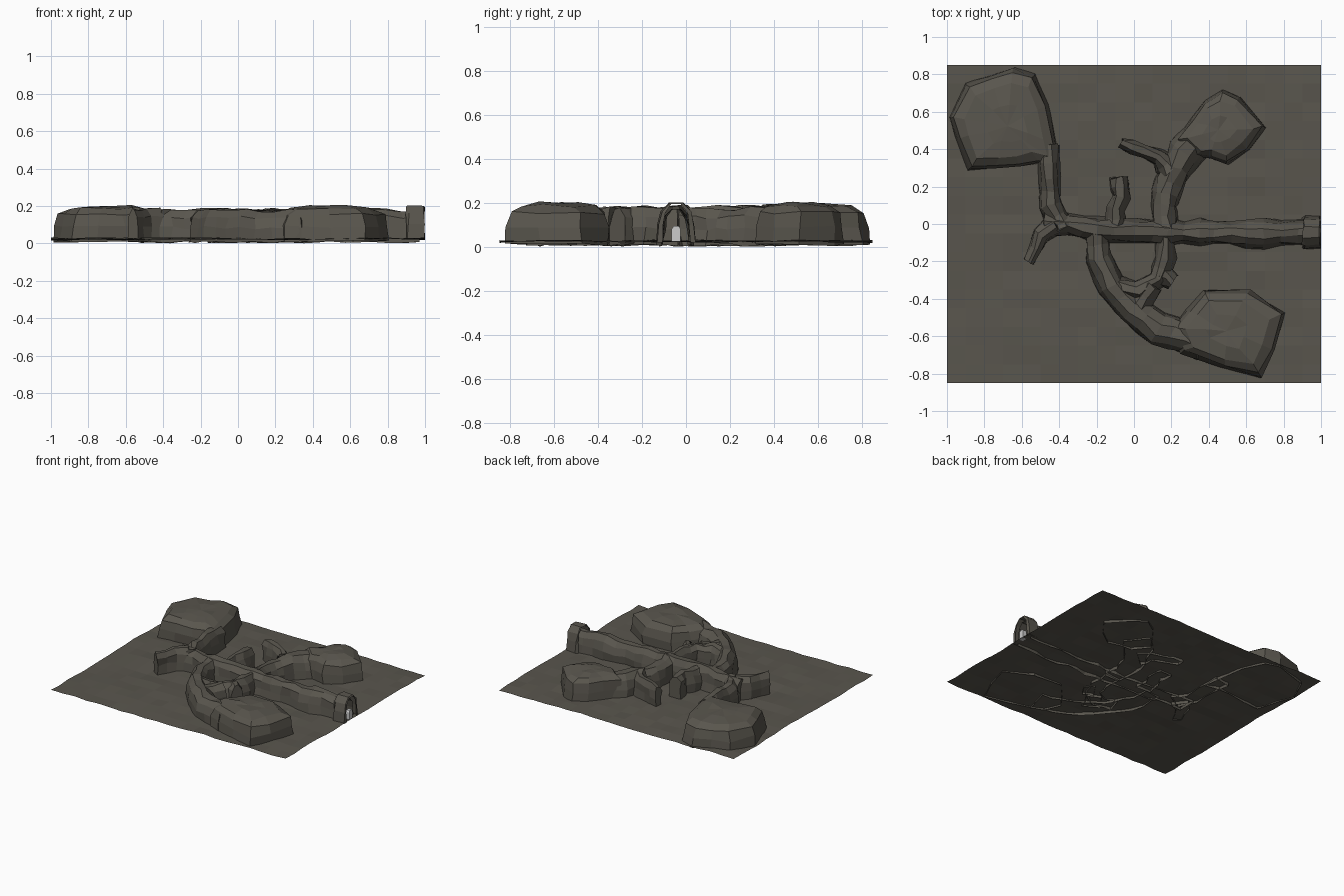
import bpy, bmesh, math, random
from mathutils import Vector

if "Cube" in bpy.data.objects:
    bpy.data.objects.remove(bpy.data.objects["Cube"])

random.seed(7)


def material(name, color):
    m = bpy.data.materials.new(name)
    m.diffuse_color = color
    m.use_nodes = True
    m.node_tree.nodes["Principled BSDF"].inputs["Base Color"].default_value = m.diffuse_color
    return m


rock = material("rock", (0.10, 0.092, 0.075, 1))
pale = material("pale", (0.75, 0.75, 0.75, 1))


def jit(a):
    return random.uniform(-a, a)


def finish(name, bm, mat):
    bmesh.ops.recalc_face_normals(bm, faces=bm.faces)
    me = bpy.data.meshes.new(name)
    bm.to_mesh(me)
    bm.free()
    me.materials.append(mat)
    ob = bpy.data.objects.new(name, me)
    bpy.context.collection.objects.link(ob)
    return ob


def bridge(bm, a, b, closed):
    n = len(a)
    for i in range(n if closed else n - 1):
        j = (i + 1) % n
        bm.faces.new((a[i], a[j], b[j], b[i]))


def resample(pts, step):
    """Evenly spaced points along a polyline."""
    pts = [Vector(p) for p in pts]
    out = [pts[0]]
    for a, b in zip(pts, pts[1:]):
        n = max(1, round((b - a).length / step))
        out += [a.lerp(b, k / n) for k in range(1, n + 1)]
    return out


# half section of a tunnel: sideways factor, height
SECTION = [(-1, 0.008), (-0.93, 0.085), (-0.78, 0.14), (-0.32, 0.178),
           (0.32, 0.178), (0.78, 0.14), (0.93, 0.085), (1, 0.008)]


def tunnel(name, path, w0, w1, cap_start=True, cap_end=True, rough=0.009, step=0.075):
    bm = bmesh.new()
    pts = resample(path, step)
    rings = []
    for i, p in enumerate(pts):
        d = (pts[min(i + 1, len(pts) - 1)] - pts[max(i - 1, 0)]).normalized()
        side = Vector((-d.y, d.x))
        t = i / (len(pts) - 1)
        w = w0 + (w1 - w0) * t + jit(rough)
        lift = 1 + jit(0.05)
        r = rough if cap_start or 0 < i else 0
        ring = []
        for s, z in SECTION:
            q = p + side * s * w
            ring.append(bm.verts.new((min(q.x + jit(r), 1), q.y + jit(r),
                                      max(0, z * lift + jit(r * 0.8)))))
        if rings:
            bridge(bm, rings[-1], ring, False)
        rings.append(ring)
    if cap_start:
        bm.faces.new(rings[0])
    if cap_end:
        bm.faces.new(rings[-1])
    return finish(name, bm, rock)


def room(name, outline):
    """Mound: outline lofted up through shrinking rings."""
    bm = bmesh.new()
    pts = resample(outline + outline[:1], 0.17)[:-1]
    c = sum(pts, Vector((0, 0))) / len(pts)
    last = None
    for s, z in [(1, 0.01), (0.98, 0.09), (0.92, 0.155), (0.74, 0.187), (0.38, 0.2)]:
        ring = []
        for p in pts:
            q = c + (p - c) * s
            ring.append(bm.verts.new((q.x + jit(0.008), q.y + jit(0.008), max(0, z + jit(0.007)))))
        if last:
            bridge(bm, last, ring, True)
        last = ring
    mid = bm.verts.new((c.x, c.y, 0.2))
    for i, v in enumerate(last):
        bm.faces.new((v, last[(i + 1) % len(last)], mid))
    return finish(name, bm, rock)


# Uneven cave ground sheet
bm = bmesh.new()
bmesh.ops.create_grid(bm, x_segments=20, y_segments=17, size=1)
for v in bm.verts:
    v.co.y *= 0.85
    v.co.z = 0.025 + jit(0.006) + 0.004 * math.sin(5 * v.co.x) * math.cos(6 * v.co.y)
finish("ground_sheet", bm, rock)

# Chambers
room("north_west_chamber", [(-0.99, 0.57), (-0.90, 0.75), (-0.64, 0.84), (-0.53, 0.80),
                            (-0.46, 0.64), (-0.41, 0.42), (-0.40, 0.30), (-0.50, 0.33),
                            (-0.61, 0.31), (-0.89, 0.29), (-0.95, 0.45)])
room("north_east_chamber", [(0.22, 0.45), (0.38, 0.66), (0.47, 0.72), (0.57, 0.68),
                            (0.70, 0.52), (0.62, 0.40), (0.50, 0.32), (0.41, 0.35),
                            (0.33, 0.36)])
room("south_east_chamber", [(0.37, -0.35), (0.62, -0.35), (0.81, -0.48), (0.75, -0.67),
                            (0.68, -0.82), (0.49, -0.77), (0.25, -0.69), (0.20, -0.56),
                            (0.28, -0.46)])

# Passages (entrance end of the main one stays open)
tunnel("main_passage", [(0.97, -0.045), (0.6, -0.05), (0.35, -0.045), (0.1, -0.04),
                        (-0.2, -0.03), (-0.35, 0.0), (-0.48, 0.0)], 0.075, 0.06, cap_start=False, step=0.09)
tunnel("west_stub", [(-0.42, 0.0), (-0.5, -0.06), (-0.56, -0.20)], 0.06, 0.03)
tunnel("north_west_passage", [(-0.38, -0.02), (-0.45, 0.1), (-0.45, 0.24), (-0.46, 0.42)], 0.065, 0.06)
tunnel("north_stub", [(-0.10, -0.02), (-0.10, 0.08), (-0.07, 0.14), (-0.08, 0.25)], 0.05, 0.055, step=0.06)
tunnel("north_passage", [(0.17, -0.03), (0.16, 0.1), (0.19, 0.22), (0.27, 0.38), (0.37, 0.48)], 0.065, 0.1)
tunnel("north_branch_stub", [(0.20, 0.28), (0.13, 0.36), (0.05, 0.39), (-0.07, 0.43)], 0.065, 0.03, step=0.06)
tunnel("loop_west", [(-0.20, -0.04), (-0.19, -0.18), (-0.12, -0.33), (-0.01, -0.45),
                     (0.13, -0.56), (0.36, -0.63)], 0.06, 0.10)
tunnel("loop_east", [(0.17, -0.04), (0.17, -0.18), (0.13, -0.29), (0.02, -0.36), (-0.10, -0.33)],
       0.055, 0.055, step=0.06)
tunnel("east_side_stub", [(0.14, -0.26), (0.21, -0.31)], 0.06, 0.04, step=0.05)
tunnel("south_link", [(0.10, -0.33), (0.02, -0.45)], 0.06, 0.06, step=0.06)

# Thick rocky lip around the entrance mouth
bm = bmesh.new()
rings = []
for x, k in [(0.90, 0.078), (0.91, 0.09), (0.995, 0.085), (1.0, 0.062)]:
    ring = [bm.verts.new((min(1, x + jit(0.006)), -0.045 + s * k + jit(0.004),
                          z * (0.92 + k * 1.7) + 0.012)) for s, z in SECTION]
    if rings:
        bridge(bm, rings[-1], ring, False)
    rings.append(ring)
finish("entrance_lip", bm, rock)

# Pale round-topped door marker standing in the mouth
bm = bmesh.new()
shape = [(-0.02, 0.025), (0.02, 0.025), (0.02, 0.082), (0.012, 0.094), (-0.012, 0.094), (-0.02, 0.082)]
loops = [[bm.verts.new((x, -0.045 + y, z)) for y, z in shape] for x in (0.965, 0.995)]
bridge(bm, loops[0], loops[1], True)
for l in loops:
    bm.faces.new(l)
finish("door_marker", bm, pale)
